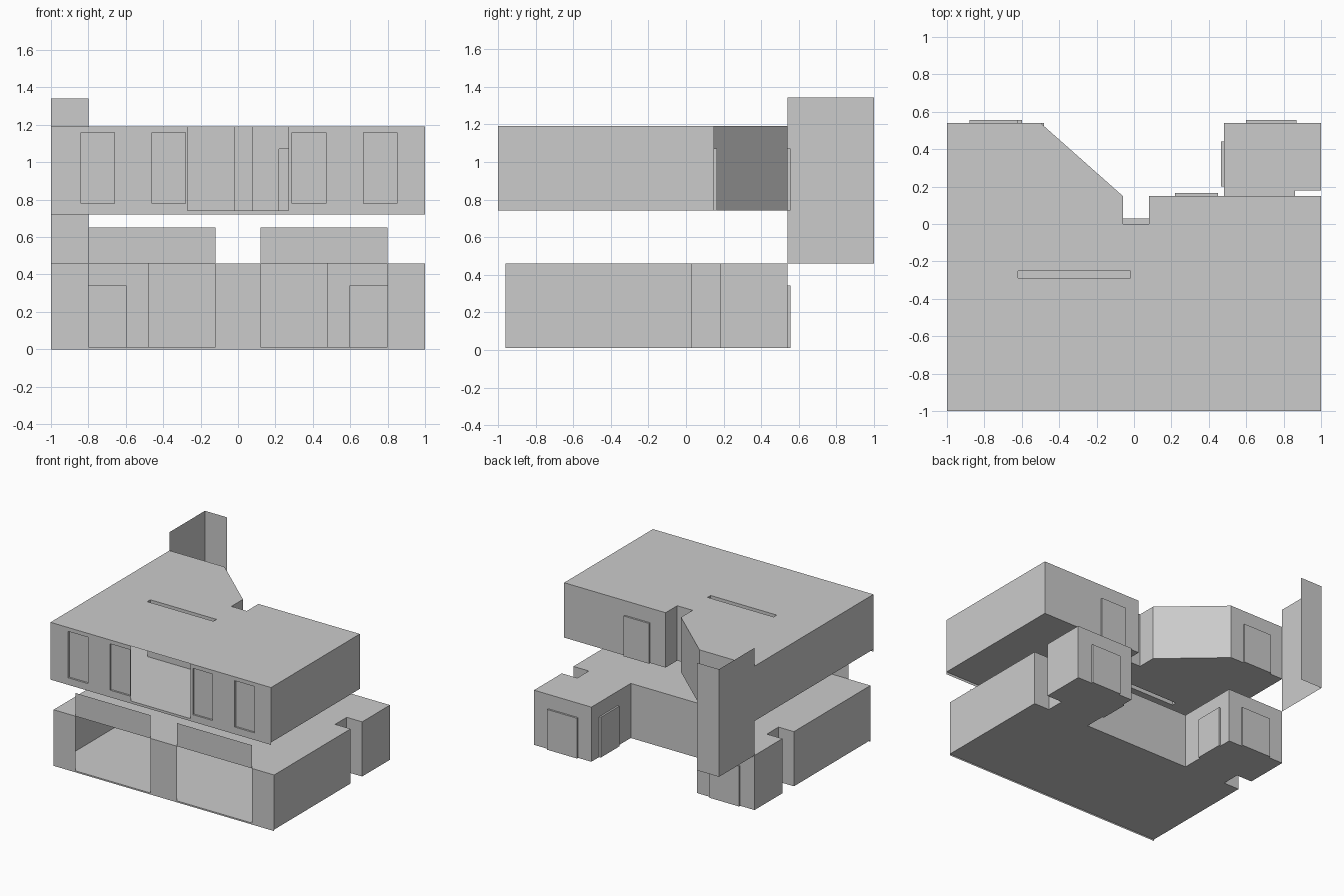
import bpy
import bmesh
from mathutils import Vector

cube = bpy.data.objects.get("Cube")
if cube:
    bpy.data.objects.remove(cube)

grey = bpy.data.materials.new("plain_grey")
grey.use_nodes = True
colour = (0.6, 0.6, 0.6, 1)
grey.diffuse_color = colour
grey.node_tree.nodes["Principled BSDF"].inputs["Base Color"].default_value = colour


def finish(bm, name):
    mesh = bpy.data.meshes.new(name)
    bm.to_mesh(mesh)
    bm.free()
    mesh.materials.append(grey)
    obj = bpy.data.objects.new(name, mesh)
    bpy.context.collection.objects.link(obj)


def quad(bm, points):
    bm.faces.new([bm.verts.new(p) for p in points])


def wall(bm, start, end, low, high, openings=()):
    """Thin wall; an opening is (from, to, bottom, top, pane offset or None)."""
    start, end = Vector((*start, 0)), Vector((*end, 0))
    along = (end - start).normalized()
    out = Vector((along.y, -along.x, 0))

    def at(s, z, depth=0):
        return start + along * s + out * depth + Vector((0, 0, z))

    columns = {0, (end - start).length}
    rows = {low, high}
    for a, b, bottom, top, _ in openings:
        columns |= {a, b}
        rows |= {bottom, top}
    columns, rows = sorted(columns), sorted(rows)
    for a, b in zip(columns, columns[1:]):
        for c, d in zip(rows, rows[1:]):
            s, z = (a + b) / 2, (c + d) / 2
            if not any(o[0] < s < o[1] and o[2] < z < o[3] for o in openings):
                quad(bm, (at(a, c), at(b, c), at(b, d), at(a, d)))
    # Offset panes and their reveals
    for a, b, c, d, depth in openings:
        if depth is None:
            continue
        corners = [(a, c), (b, c), (b, d), (a, d)]
        quad(bm, [at(*p, depth) for p in corners])
        for p, q in zip(corners, corners[1:] + corners[:1]):
            quad(bm, (at(*p), at(*q), at(*q, depth), at(*p, depth)))


def slab(name, z, loops, up):
    bm = bmesh.new()
    edges = []
    for loop in loops:
        verts = [bm.verts.new((x, y, z)) for x, y in loop]
        edges += [bm.edges.new(pair) for pair in zip(verts, verts[1:] + verts[:1])]
    bmesh.ops.triangle_fill(bm, use_beauty=True, edges=edges, normal=(0, 0, up))
    for face in bm.faces:
        face.normal_update()
        if face.normal.z * up < 0:
            face.normal_flip()
    bmesh.ops.dissolve_limit(bm, angle_limit=0.01, verts=bm.verts, edges=bm.edges)
    finish(bm, name)


def storey(name, outline, low, high, skirt, openings, holes=()):
    bm = bmesh.new()
    for i, start in enumerate(outline):
        end = outline[(i + 1) % len(outline)]
        wall(bm, start, end, low - (skirt if i == 0 else 0), high, openings.get(i, ()))
    # Shaft walls line every hole through the storey
    for hole in holes:
        ring = hole[::-1]
        for start, end in zip(ring, ring[1:] + ring[:1]):
            wall(bm, start, end, low, high)
    finish(bm, name + "_walls")
    slab(name + "_floor", low, [outline, *holes], -1)
    slab(name + "_roof", high, [outline, *holes], 1)


def door(a, b, base):
    return (a, b, base, base + 0.33, 0.015)


# Ground storey: symmetric U-shaped plan with side notches
FLOOR, ROOF = 0.012, 0.46
half = [(1, -0.96), (1, 0.03), (0.86, 0.03), (0.86, 0.18),
        (1, 0.18), (1, 0.54), (0.48, 0.54), (0.48, 0.03)]
ground = half + [(-x, y) for x, y in reversed(half)]
ground = ground[-1:] + ground[:-1]
gates = [(0.2, 0.88), (1.12, 1.8)]
storey("ground", ground, FLOOR, ROOF, FLOOR, {
    0: [(a, b, FLOOR, ROOF, None) for a, b in gates],
    6: [door(0.13, 0.4, FLOOR)],
    7: [door(0.1, 0.34, FLOOR)],
    9: [door(0.17, 0.41, FLOOR)],
    10: [door(0.12, 0.39, FLOOR)],
})

# Raised panels above the ground openings
for side, (a, b) in zip(("right", "left"), gates):
    bm = bmesh.new()
    wall(bm, (a - 1, -0.96), (b - 1, -0.96), ROOF, 0.65)
    finish(bm, side + "_raised_panel")

# Upper storey: chamfered plan with a rear notch and a narrow shaft
FLOOR, ROOF = 0.742, 1.192
upper = [(-1, -1), (1, -1), (1, 0.15), (0.08, 0.15), (0.08, 0),
         (-0.06, 0), (-0.06, 0.15), (-0.5, 0.54), (-1, 0.54)]
shaft = [(-0.62, -0.29), (-0.02, -0.29), (-0.02, -0.25), (-0.62, -0.25)]
windows = [(1 + c - 0.09, 1 + c + 0.09, 0.78, 1.16, -0.015)
           for c in (-0.75, -0.37, 0.38, 0.76)]
storey("upper", upper, FLOOR, ROOF, 0.02, {
    0: windows + [(0.73, 1.27, FLOOR, ROOF, None)],
    2: [door(0.55, 0.78, FLOOR)],
    7: [door(0.12, 0.38, FLOOR)],
}, [shaft])

# Tall corner screen behind the building
bm = bmesh.new()
wall(bm, (-0.8, 1), (-1, 1), 0.46, 1.342)
wall(bm, (-1, 1), (-1, 0.54), 0.46, 1.342)
finish(bm, "corner_screen")
